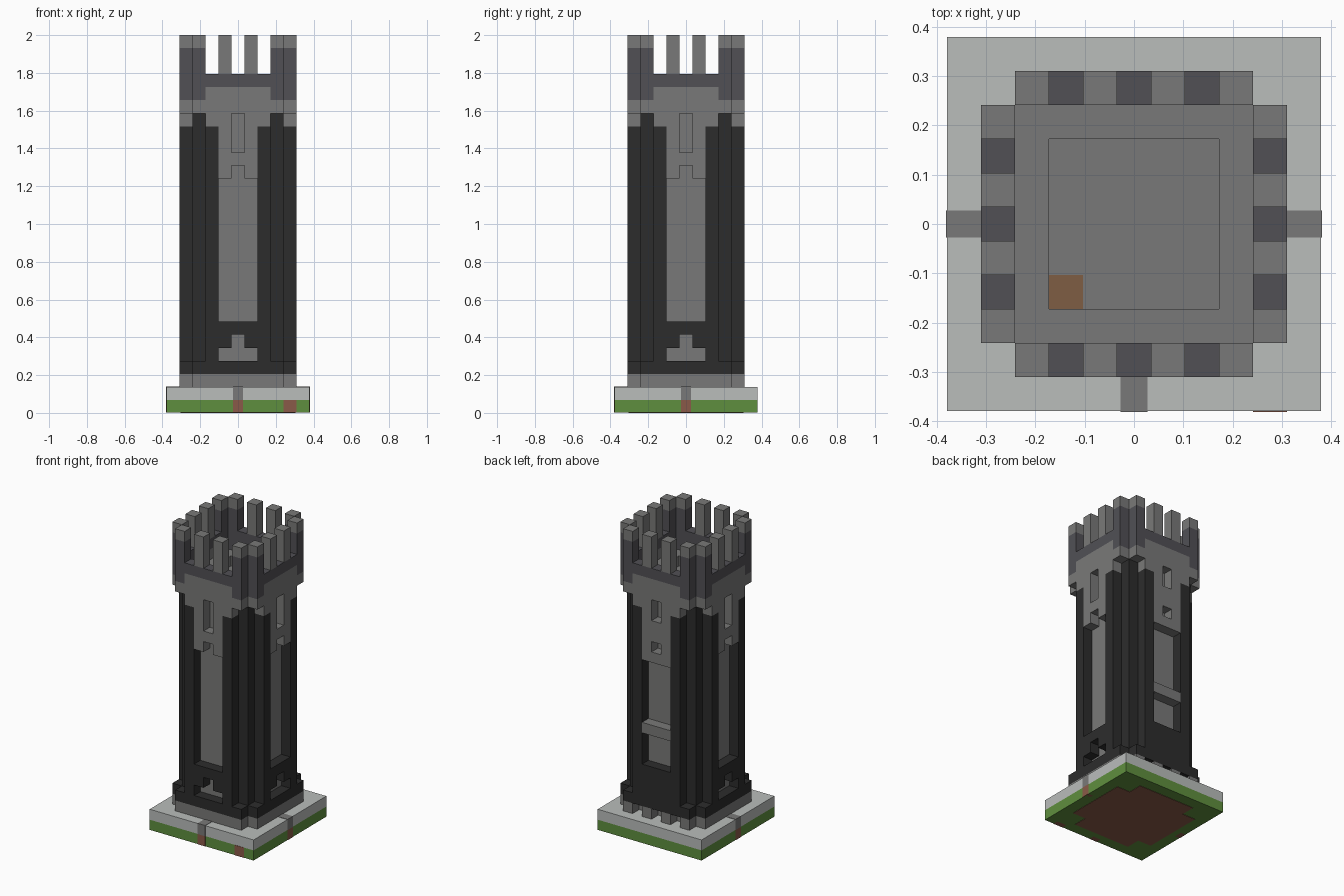
import bpy, bmesh
from mathutils import Matrix, Vector
from math import pi

if "Cube" in bpy.data.objects:
    bpy.data.objects.remove(bpy.data.objects["Cube"])

U = 2 / 29      # one block
T = 0.03        # thickness of painted plates, in blocks


def material(name, rgb):
    lin = [((c / 255 + 0.055) / 1.055) ** 2.4 for c in rgb] + [1]
    m = bpy.data.materials.new(name)
    m.use_nodes = True
    m.diffuse_color = lin
    m.node_tree.nodes["Principled BSDF"].inputs["Base Color"].default_value = lin
    return m


STONE = material("grey stone", (121, 121, 120))
DARK = material("dark stone", (44, 44, 44))
SLATE = material("slate", (81, 80, 85))
PALE = material("pale stone", (186, 189, 187))
GRASS = material("grass", (95, 143, 62))
DIRT = material("dirt", (138, 90, 72))
WOOD = material("wood", (126, 93, 68))


def part(name, mat, boxes, sides=(0,)):
    """Boxes (x0, x1, y0, y1, z0, z1) in blocks, repeated on sides (0 front, 1 right, 2 back, 3 left)."""
    bm = bmesh.new()
    for s in sides:
        for x0, x1, y0, y1, z0, z1 in boxes:
            centre = Vector((x0 + x1, y0 + y1, z0 + z1)) / 2 * U
            size = Vector((x1 - x0, y1 - y0, z1 - z0)) * U
            mtx = Matrix.Rotation(s * pi / 2, 4, "Z") @ Matrix.Translation(centre) @ Matrix.Diagonal((*size, 1))
            bmesh.ops.create_cube(bm, size=1, matrix=mtx)
    me = bpy.data.meshes.new(name)
    bm.to_mesh(me)
    bm.free()
    me.materials.append(mat)
    ob = bpy.data.objects.new(name, me)
    bpy.context.collection.objects.link(ob)
    return ob


def front(x0, x1, z0, z1):
    """Block in the outermost layer of a wall."""
    return (x0, x1, -4.5, -3.5, z0, z1)


def pair(x, z0, z1):
    """Two mirrored one-block columns on a wall."""
    return [front(c - 0.5, c + 0.5, z0, z1) for c in (-x, x)]


ALL, PLAIN, BACK = (0, 1, 2, 3), (0, 1, 3), (2,)

# Ground slab
part("grass_slab", GRASS, [(-5.5, 5.5, -5.5, 5.5, T, 1)])
part("pale_paving", PALE, [(-5.5, 5.5, -5.5, 5.5, 1, 2)])
part("path_strips", STONE, [(-0.4, 0.4, -5.5 - T, -4, 1, 2 + T)], PLAIN)
part("dirt_patches", DIRT, [(-0.4, 0.4, -5.5 - T, -5, T, 1)], PLAIN)
part("dirt_corner_patch", DIRT, [(3.5, 4.5, -5.5 - T, -5, T, 1)])
part("dirt_underside", DIRT, [(-4.4, 4.4, -3, 3, 0, T), (-3, 3, -4.4, -3, 0, T), (-3, 3, 3, 4.4, 0, T)])

# Tower core with recessed panels
part("core_foot", STONE, [(-3.5, 3.5, -3.5, 3.5, 2, 3)])
part("core", DARK, [(-3.5, 3.5, -3.5, 3.5, 3, 23)])
part("wall_panels", STONE, [(-1.5, 1.5, -3.5 - T, -3.4, 4, 23)], ALL)

# Plinth
part("plinth_foot", STONE, [front(-3.5, 3.5, 2, 3)], PLAIN)
part("plinth_band", DARK, [front(-3.5, 3.5, 3, 4)], PLAIN)
part("back_plinth_posts", STONE, pair(1, 2, 3) + pair(3, 2, 3), BACK)
part("back_plinth_caps", DARK, pair(3, 3, 4) + [front(-2.5, 2.5, 3, 4)], BACK)

# Piers, sill and the T-shaped niche
part("piers", DARK, pair(2, 4, 22), ALL)
part("niche_surround", DARK, pair(1, 5, 6) + [front(-1.5, 1.5, 6, 7)], PLAIN)
part("back_sill", DARK, [front(-1.5, 1.5, 4, 7)], BACK)
part("back_ledge", STONE, [front(-1.5, 1.5, 10, 11)], BACK)

# Window frames and corbels
part("window_frames", STONE, pair(1, 18, 19) + [front(-1.5, 1.5, 19, 20)], PLAIN)
part("back_window_frame", STONE, pair(1, 18, 19) + [front(-1.5, 1.5, 17, 18), front(-1.5, 1.5, 19, 21)], BACK)
part("window_brackets", STONE, pair(1, 20, 23), PLAIN)
part("back_window_brackets", STONE, pair(1, 21, 23), BACK)
part("corbels", STONE, pair(2, 22, 23), ALL)

# Parapet and battlements
part("parapet", STONE, [front(-2.5, 2.5, 23, 25)] + pair(3, 23, 24), ALL)
part("parapet_band", SLATE, [front(-2.5, 2.5, 25, 26)], ALL)
part("corner_merlons", SLATE, pair(3, 24, 28), ALL)
part("corner_merlon_caps", STONE, pair(3, 28, 29), ALL)
part("middle_merlons", STONE, pair(1, 26, 29), ALL)

# Roof walkway and hatch
part("walkway", STONE, [(-3.5, 2.5, -3.5, -2.5, 23, 24)], ALL)
part("roof_floor", STONE, [(-2.5, 2.5, -2.5, 2.5, 23, 23 + T)])
part("roof_hatch", WOOD, [(-2.5, -1.5, -2.5, -1.5, 23, 23 + 2 * T)])
